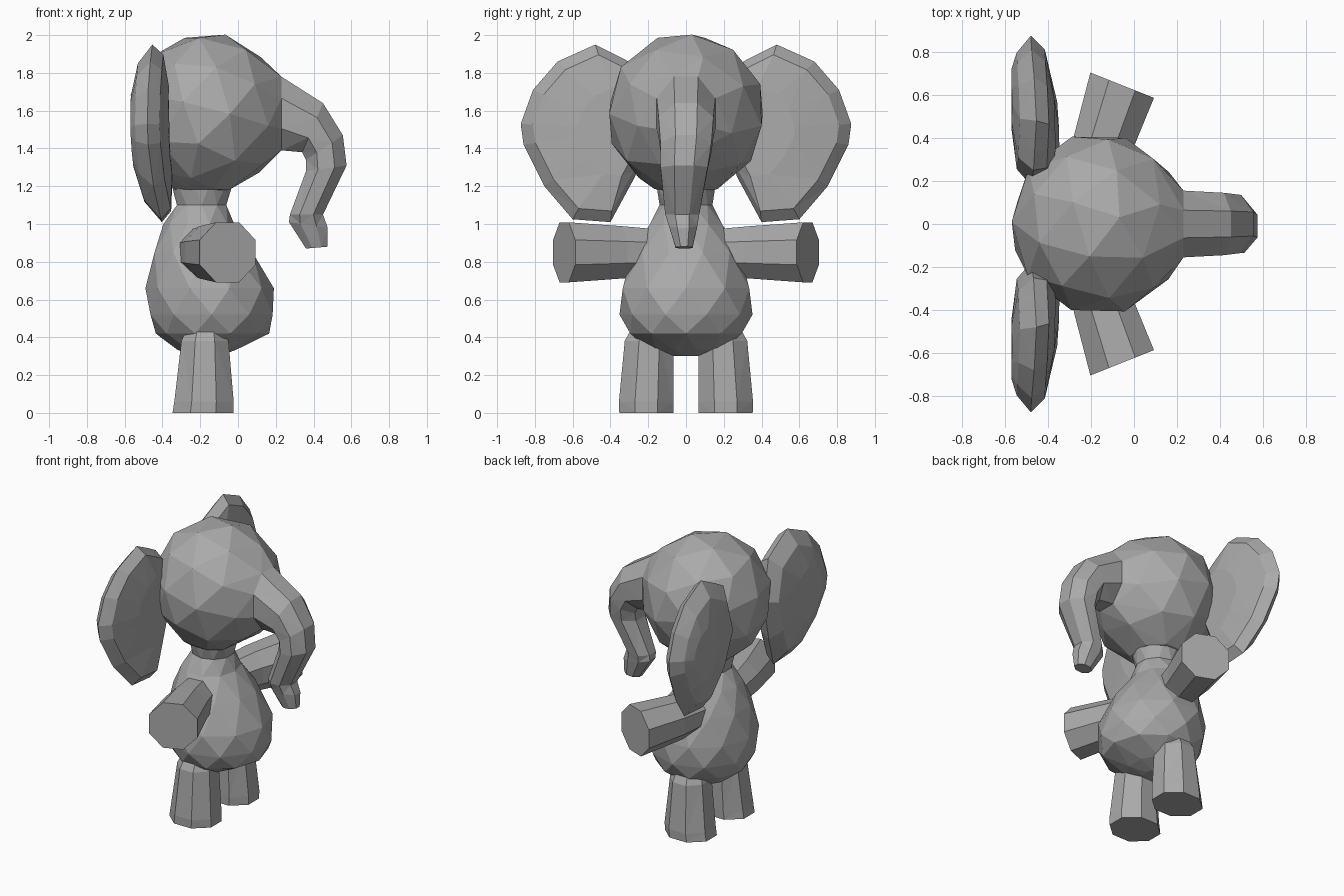
import bpy
import bmesh
from math import pi, sin, cos
from mathutils import Vector, Matrix, Euler

cube = bpy.data.objects.get("Cube")
if cube:
    bpy.data.objects.remove(cube, do_unlink=True)

grey = bpy.data.materials.new("soft grey")
grey.use_nodes = True
GREY = (0.4, 0.4, 0.4, 1)
grey.diffuse_color = GREY
grey.node_tree.nodes["Principled BSDF"].inputs["Base Color"].default_value = GREY


def finish(bm, name):
    """Turn a bmesh into a flat-shaded grey object."""
    bmesh.ops.recalc_face_normals(bm, faces=bm.faces)
    mesh = bpy.data.meshes.new(name)
    bm.to_mesh(mesh)
    bm.free()
    mesh.materials.append(grey)
    obj = bpy.data.objects.new(name, mesh)
    bpy.context.collection.objects.link(obj)
    return obj


def ring(centre, u, v, sides=8, turn=0.5):
    """Points of an ellipse with half axes u and v."""
    angles = [2 * pi * (i + turn) / sides for i in range(sides)]
    return [Vector(centre) + Vector(u) * cos(a) + Vector(v) * sin(a) for a in angles]


def loft(name, rings):
    """Skin a run of equal rings with triangles and cap both ends."""
    bm = bmesh.new()
    loops = [[bm.verts.new(p) for p in r] for r in rings]
    n = len(rings[0])
    sides = []
    for a, b in zip(loops, loops[1:]):
        for i in range(n):
            j = (i + 1) % n
            sides.append(bm.faces.new((a[i], a[j], b[j], b[i])))
    bmesh.ops.triangulate(bm, faces=sides, quad_method='SHORT_EDGE')
    bm.faces.new(loops[0])
    bm.faces.new(loops[-1])
    return finish(bm, name)


# Trunk: upper point, lower point (x, z), half width, sideways shift
trunk = [
    ((0.10, 1.74), (0.10, 1.43), 0.12, 0.00),
    ((0.23, 1.78), (0.23, 1.39), 0.155, 0.00),
    ((0.45, 1.64), (0.34, 1.38), 0.145, 0.00),
    ((0.555, 1.47), (0.36, 1.34), 0.135, 0.00),
    ((0.575, 1.31), (0.36, 1.28), 0.125, -0.01),
    ((0.45, 1.05), (0.275, 1.05), 0.09, -0.02),
    ((0.475, 0.98), (0.27, 1.01), 0.075, -0.015),
    ((0.475, 0.88), (0.36, 0.87), 0.045, -0.01),
]
FLAT = 1 / cos(pi / 8)  # makes the flats of an octagon reach the given size
trunk_rings = []
for (ax, az), (bx, bz), width, shift in trunk:
    top, low = Vector((ax, shift, az)), Vector((bx, shift, bz))
    trunk_rings.append(ring((top + low) / 2, (top - low) / 2 * FLAT, (0, width * FLAT, 0)))
loft("trunk", trunk_rings)

# Head: faceted ball drawn out to the root of the trunk and the neck
ball = bmesh.new()
bmesh.ops.create_icosphere(ball, subdivisions=2, radius=1)
shape = (Matrix.Translation((-0.165, 0, 1.583))
         @ Matrix.Diagonal((0.415, 0.425, 0.433, 1))
         @ Euler((0.0, 0.25, 0.3)).to_matrix().to_4x4())
head_points = [shape @ v.co for v in ball.verts]
ball.free()
head_points += trunk_rings[1] + ring((-0.19, 0, 1.185), (0.16, 0, 0), (0, 0.18, 0))
bm = bmesh.new()
for p in head_points:
    bm.verts.new(p)
bmesh.ops.convex_hull(bm, input=bm.verts[:])
bmesh.ops.delete(bm, geom=[v for v in bm.verts if not v.link_faces], context='VERTS')
finish(bm, "head")

# Neck and body: height, back x, front x, half width
body = [
    (1.24, -0.36, -0.02, 0.17), (1.10, -0.33, -0.055, 0.14),
    (1.00, -0.395, -0.02, 0.20), (0.85, -0.455, 0.09, 0.285),
    (0.66, -0.49, 0.19, 0.352), (0.52, -0.48, 0.20, 0.352),
    (0.42, -0.435, 0.165, 0.31), (0.335, -0.33, 0.0, 0.20),
    (0.30, -0.24, -0.10, 0.08),
]
loft("body", [ring(((b + f) / 2, 0, z), ((f - b) / 2, 0, 0), (0, w, 0), 10, 0.5 * (i % 2))
              for i, (z, b, f, w) in enumerate(body)])

# Ear outline (distance from the middle, height)
ear = [(0.25, 1.83), (0.34, 1.88), (0.48, 1.95), (0.68, 1.86), (0.81, 1.71),
       (0.875, 1.53), (0.86, 1.42), (0.75, 1.20), (0.60, 1.025), (0.40, 1.01),
       (0.27, 1.25), (0.18, 1.55)]
# Ear layers from back to front: outline scale, x offset, scaling centre
layers = [(0.4, -0.10, 0.62), (0.78, -0.075, 0.52), (1.0, -0.01, 0.50),
          (0.88, 0.055, 0.34), (0.5, 0.10, 0.28)]


def ear_x(z):
    """Ear leans forward at its top and lower tip."""
    d = (z - 1.55) / 0.55
    return -0.47 + (0.08 if d < 0 else 0.05) * d * d


for side, s in (("left", 1), ("right", -1)):
    ear_rings = []
    for scale, offset, mid in layers:
        pts = [(mid + (y - mid) * scale, 1.5 + (z - 1.5) * scale) for y, z in ear]
        ear_rings.append([Vector((ear_x(z) + offset, s * y, z)) for y, z in pts])
    loft(side + "_ear", ear_rings)

    # Arm: stub widening toward a flat end, angled forward
    across = Vector((0.93, -0.37 * s, 0))
    loft(side + "_arm", [
        ring(c, across * r, (0, 0, r), 8)
        for c, r in (((-0.20, s * 0.15, 0.85), 0.13),
                     ((-0.15, s * 0.36, 0.85), 0.15),
                     ((-0.055, s * 0.645, 0.85), 0.172))])

    # Leg: tapered stump with a flat foot
    loft(side + "_leg", [
        ring((x, s * y, z), (rx, 0, 0), (0, ry, 0), 8)
        for x, y, z, rx, ry in ((-0.17, 0.16, 0.50, 0.09, 0.11),
                                (-0.175, 0.195, 0.38, 0.135, 0.14),
                                (-0.18, 0.21, 0.06, 0.17, 0.157),
                                (-0.185, 0.21, 0.0, 0.175, 0.155))])
